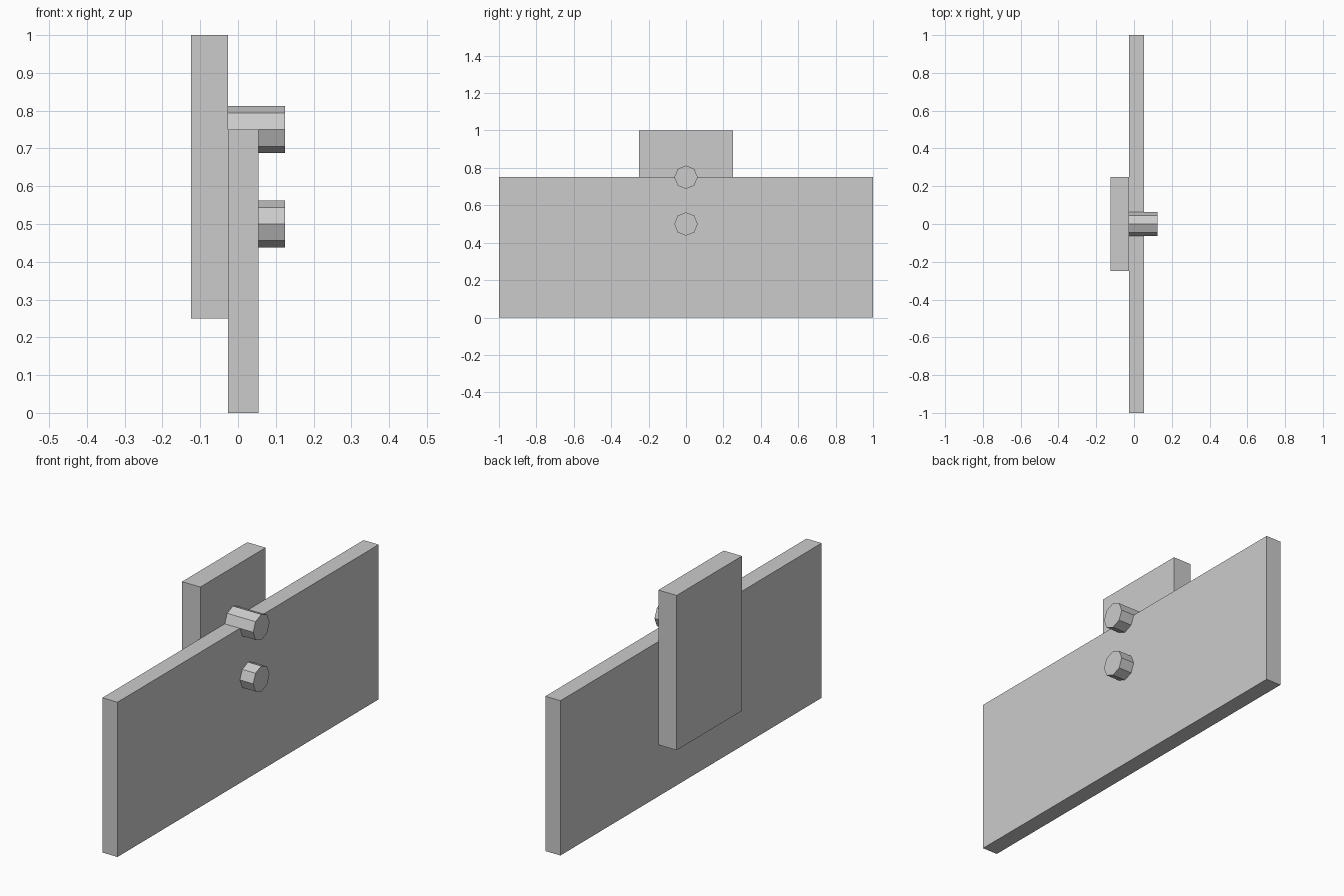
import bpy
import math

if "Cube" in bpy.data.objects:
    bpy.data.objects.remove(bpy.data.objects["Cube"], do_unlink=True)

# Single flat grey
grey = bpy.data.materials.new("plain_grey")
grey.use_nodes = True
colour = (0.6, 0.6, 0.6, 1)
grey.diffuse_color = colour
grey.node_tree.nodes["Principled BSDF"].inputs["Base Color"].default_value = colour

BACK, JOINT, FACE, TIP = -0.125, -0.027, 0.054, 0.125


def slab(name, x0, x1, width, z0, z1):
    bpy.ops.mesh.primitive_cube_add(size=1, location=((x0 + x1) / 2, 0, (z0 + z1) / 2))
    ob = bpy.context.object
    ob.name = name
    ob.scale = (x1 - x0, width, z1 - z0)
    bpy.ops.object.transform_apply(location=False, rotation=False, scale=True)
    ob.data.materials.append(grey)


def peg(name, z):
    bpy.ops.mesh.primitive_cylinder_add(
        vertices=8, radius=0.0625, depth=TIP - JOINT,
        location=((JOINT + TIP) / 2, 0, z), rotation=(0, math.pi / 2, 0))
    ob = bpy.context.object
    ob.name = name
    ob.data.materials.append(grey)


# Wide board with a narrower plate behind it
slab("wide_board", JOINT, FACE, 2, 0, 0.75)
slab("back_plate", BACK, JOINT, 0.5, 0.25, 1)

# Octagonal pegs through the board
peg("upper_peg", 0.75)
peg("lower_peg", 0.5)
